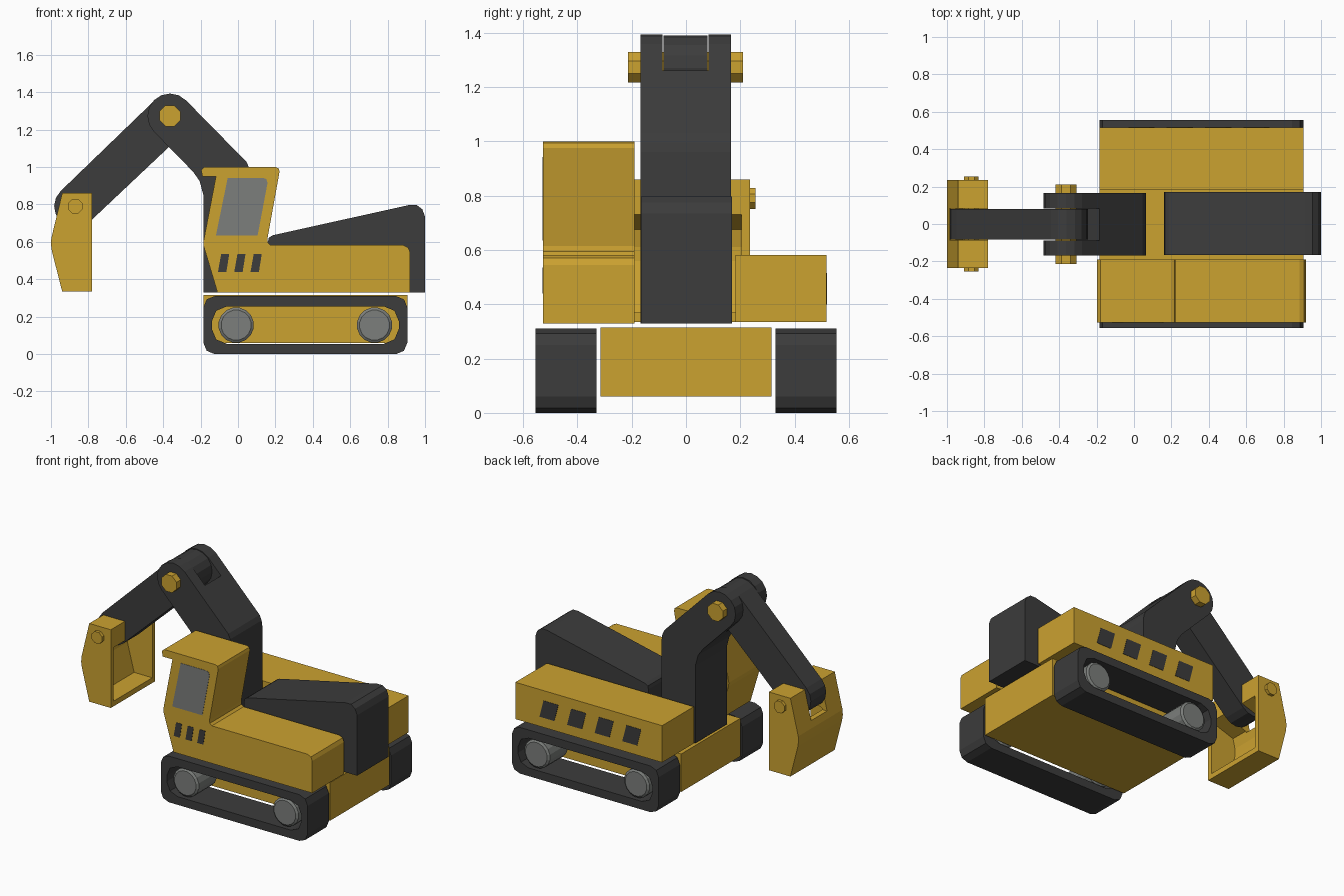
import bpy, bmesh, math

if "Cube" in bpy.data.objects:
    bpy.data.objects.remove(bpy.data.objects["Cube"])


def material(name, color):
    m = bpy.data.materials.new(name)
    m.diffuse_color = (*color, 1)
    m.use_nodes = True
    m.node_tree.nodes["Principled BSDF"].inputs["Base Color"].default_value = m.diffuse_color
    return m


YELLOW = material("yellow_paint", (0.6, 0.36, 0.03))
DARK = material("dark_metal", (0.045, 0.045, 0.045))
GREY = material("grey_glass_and_wheels", (0.2, 0.21, 0.2))


def finish(name, bm, mat):
    bmesh.ops.recalc_face_normals(bm, faces=bm.faces)
    mesh = bpy.data.meshes.new(name)
    bm.to_mesh(mesh)
    bm.free()
    ob = bpy.data.objects.new(name, mesh)
    bpy.context.collection.objects.link(ob)
    mesh.materials.append(mat)
    return ob


def prism(name, pts, y0, y1, mat, hole=None, inset=0):
    """Side profile (x, z) extruded from y0 to y1; optional matching hole or inset caps."""
    bm = bmesh.new()

    def loop(ps, y):
        return [bm.verts.new((x, y, z)) for x, z in ps]

    def wall(a, b):
        for i in range(len(a)):
            j = (i + 1) % len(a)
            bm.faces.new((a[i], a[j], b[j], b[i]))

    a, b = loop(pts, y0), loop(pts, y1)
    wall(a, b)
    if hole:
        c, d = loop(hole, y0), loop(hole, y1)
        wall(c, d)
        wall(a, c)
        wall(b, d)
    else:
        caps = [bm.faces.new(a), bm.faces.new(b)]
        if inset:
            bmesh.ops.recalc_face_normals(bm, faces=bm.faces)
            bmesh.ops.inset_individual(bm, faces=caps, thickness=inset, depth=0.01)
    return finish(name, bm, mat)


def arc(cx, cz, r, a0, a1, n):
    return [(cx + r * math.cos(math.radians(a0 + (a1 - a0) * i / n)),
             cz + r * math.sin(math.radians(a0 + (a1 - a0) * i / n))) for i in range(n + 1)]


def disc(cx, cz, r, n):
    return arc(cx, cz, r, 180 / n, 180 / n + 360, n)[:-1]


def rounded_rect(x0, x1, z0, z1, r, n):
    return (arc(x1 - r, z1 - r, r, 0, 90, n) + arc(x0 + r, z1 - r, r, 90, 180, n)
            + arc(x0 + r, z0 + r, r, 180, 270, n) + arc(x1 - r, z0 + r, r, 270, 360, n))


def rect(x0, x1, z0, z1):
    return [(x0, z0), (x1, z0), (x1, z1), (x0, z1)]


def cut(ob, cutter):
    mod = ob.modifiers.new("cut", 'BOOLEAN')
    mod.operation, mod.solver, mod.object = 'DIFFERENCE', 'EXACT', cutter
    cutter.hide_render = True
    bpy.context.view_layer.objects.active = ob
    bpy.ops.object.modifier_apply(modifier=mod.name)
    bpy.data.objects.remove(cutter, do_unlink=True)


# Chassis
prism("chassis", rect(-0.185, 0.905, 0.06, 0.315), -0.315, 0.315, YELLOW)

# Tracks and wheels on both sides
for side, s in (("front", -1), ("back", 1)):
    prism("track_" + side, rounded_rect(-0.185, 0.905, 0, 0.31, 0.06, 2),
          s * 0.33, s * 0.555, DARK,
          hole=rounded_rect(-0.14, 0.86, 0.055, 0.255, 0.08, 2))
    for i, x in enumerate((-0.01, 0.73)):
        prism(f"wheel_{side}_{i + 1}", disc(x, 0.155, 0.095, 16),
              s * 0.345, s * 0.535, GREY, inset=0.014)

# Cab with engine housing
prism("cab_body", [(-0.11, 0.33), (0.92, 0.33), (0.92, 0.545), (0.91, 0.57), (0.885, 0.582),
                   (0.175, 0.582), (0.16, 0.595), (0.157, 0.615), (0.222, 0.975),
                   (0.217, 0.993), (0.2, 1.0), (-0.18, 1.0), (-0.197, 0.985),
                   (-0.19, 0.95), (-0.118, 0.95), (-0.185, 0.6), (-0.183, 0.575)],
      -0.527, -0.19, YELLOW)
prism("cab_side_window", [(-0.118, 0.635), (0.105, 0.635), (0.158, 0.915), (0.152, 0.935),
                          (0.135, 0.942), (-0.055, 0.942)], -0.529, -0.52, GREY)
for i in range(3):
    x = -0.107 + i * 0.087
    prism(f"front_vent_{i + 1}", [(x, 0.44), (x + 0.045, 0.44), (x + 0.06, 0.535),
                                  (x + 0.017, 0.535)], -0.529, -0.52, DARK)

# Rear-side housing with vents
prism("side_housing", rect(-0.185, 0.905, 0.335, 0.582), 0.182, 0.517, YELLOW)
for i in range(4):
    x = 0.04 + i * 0.205
    prism(f"back_vent_{i + 1}", [(x - 0.04, 0.4), (x + 0.07, 0.4), (x + 0.04, 0.515),
                                 (x - 0.07, 0.515)], 0.51, 0.519, DARK)

# Counterweight wedge
prism("counterweight", [(0.16, 0.33), (1.0, 0.33), (1.0, 0.735), (0.985, 0.775), (0.955, 0.797),
                        (0.915, 0.797), (0.185, 0.635), (0.165, 0.622), (0.16, 0.6)],
      -0.165, 0.17, DARK)

# Boom with forked tip
px, pz = -0.364, 1.273
boom = prism("boom", [(-0.185, 0.33), (0.065, 0.33), (0.065, 0.96), (0.06, 0.995), (0.045, 1.028)]
             + arc(px, pz, 0.12, 45, 225, 8)
             + [(-0.24, 0.975), (-0.205, 0.925), (-0.185, 0.85)], -0.168, 0.165, DARK)
cut(boom, prism("boom_slot", [(-0.145, 1.30), (-0.395, 1.05), (-0.75, 1.273), (-0.364, 1.66)],
                -0.087, 0.083, DARK))

# Arm between boom and bucket
bx, bz = -0.87, 0.79
ang = math.degrees(math.atan2(pz - bz, px - bx))
prism("arm", arc(px, pz, 0.117, ang - 90, ang + 90, 8)
      + arc(bx, bz, 0.113, ang + 90, ang + 270, 8), -0.083, 0.079, DARK)

# Bucket: hollow, open towards the body, notched for the arm
bucket = prism("bucket", [(-0.94, 0.335), (-0.78, 0.335), (-0.78, 0.86), (-0.94, 0.86),
                          (-0.998, 0.62), (-1.0, 0.585), (-0.995, 0.55)], -0.235, 0.235, YELLOW)
cut(bucket, prism("bucket_cavity", [(-0.7, 0.37), (-0.915, 0.37), (-0.965, 0.56), (-0.965, 0.61),
                                    (-0.95, 0.675), (-0.78, 0.73), (-0.7, 0.73)],
                  -0.205, 0.205, YELLOW))
cut(bucket, prism("bucket_notch", rect(-1.1, -0.7, 0.665, 0.95), -0.086, 0.082, YELLOW))

# Hinge pins
prism("boom_pin", disc(px, pz, 0.061, 8), -0.213, 0.21, YELLOW)
prism("bucket_pin", disc(bx, bz, 0.042, 8), -0.255, 0.255, YELLOW)
